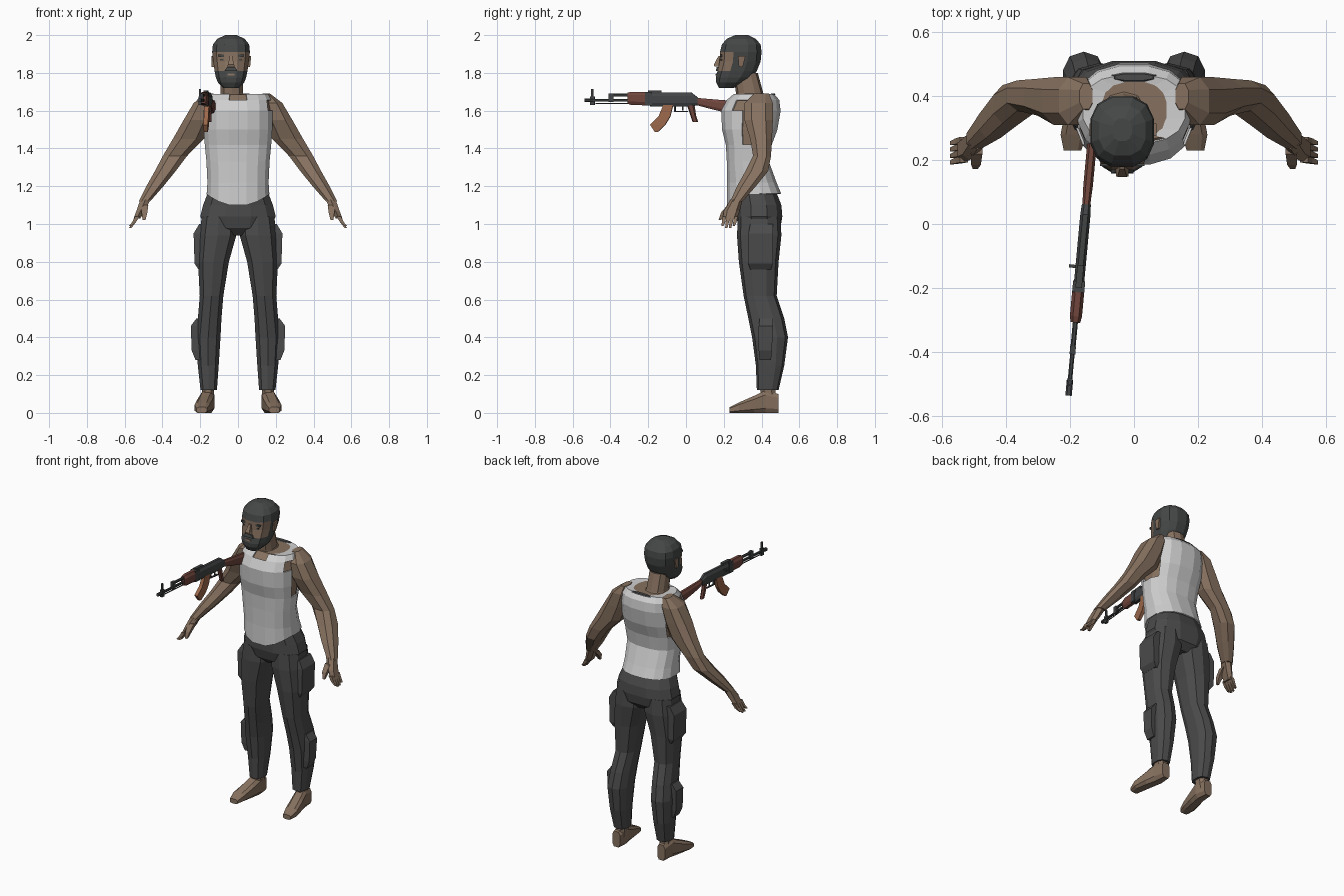
import bpy, bmesh, math
from mathutils import Vector

cube = bpy.data.objects.get("Cube")
if cube:
    bpy.data.objects.remove(cube)


def material(name, red, green, blue):
    mat = bpy.data.materials.new(name)
    mat.use_nodes = True
    mat.diffuse_color = (red, green, blue, 1)
    mat.node_tree.nodes["Principled BSDF"].inputs["Base Color"].default_value = (red, green, blue, 1)
    return mat


skin = material("skin", .24, .165, .115)
hair = material("dark hair", .06, .063, .063)
cloth = material("white shirt cloth", .62, .62, .62)
trouser = material("charcoal trousers", .07, .07, .07)
metal = material("gun metal", .055, .058, .06)
wood = material("red brown wood", .16, .06, .045)
amber = material("orange brown magazine", .34, .14, .07)


def section(sides, power):
    """Unit outline whose sides touch -1 and 1."""
    points = []
    for i in range(sides):
        angle = (i + .5) * math.tau / sides
        points.append([math.copysign(abs(f(angle)) ** power, f(angle)) for f in (math.cos, math.sin)])
    reach = max(max(map(abs, p)) for p in points)
    return [(a / reach, b / reach) for a, b in points]


def loft(name, mats, rings, axis="z", sides=4, power=.8, mirror=False,
         capped=True, paint=None, drop=None, bend=None):
    """Join rings (position, a low, a high, b low, b high) along the y or z axis."""
    bm = bmesh.new()
    outline = section(sides, power)
    loops = []
    for t, a_low, a_high, b_low, b_high in rings:
        loop = []
        for a, b in outline:
            x = (a_low + a_high + a * (a_high - a_low)) / 2
            other = (b_low + b_high + b * (b_high - b_low)) / 2
            loop.append(bm.verts.new((x, other, t) if axis == "z" else (x, t, other)))
        loops.append(loop)
    for low, high in zip(loops, loops[1:]):
        for i in range(sides):
            j = (i + 1) % sides
            bm.faces.new((low[i], low[j], high[j], high[i]))
    if capped:
        bm.faces.new(loops[0])
        bm.faces.new(loops[-1])
    bmesh.ops.recalc_face_normals(bm, faces=bm.faces)
    if drop:
        unwanted = [f for f in bm.faces if drop(f.calc_center_median())]
        bmesh.ops.delete(bm, geom=unwanted, context="FACES")
    if paint:
        for face in bm.faces:
            face.material_index = paint(face.calc_center_median())
    if bend:
        for vert in bm.verts:
            bend(vert.co)
    mesh = bpy.data.meshes.new(name)
    bm.to_mesh(mesh)
    bm.free()
    for mat in mats:
        mesh.materials.append(mat)
    obj = bpy.data.objects.new(name, mesh)
    bpy.context.collection.objects.link(obj)
    if mirror:
        obj.modifiers.new("Mirror", "MIRROR")
    return obj


def centred(rings, middle=0, inset=0):
    """Turn (z, half width, front, back) into full rings."""
    return [(z, middle - w + inset, middle + w - inset, f + inset, b - inset) for z, w, f, b in rings]


# Trousers: hips, legs and pockets
loft("hips", [trouser], centred([(.94, .1, .32, .46), (.98, .17, .28, .5), (1.04, .2, .265, .51),
     (1.1, .185, .265, .505), (1.19, .15, .26, .47)]), sides=12)
loft("legs", [trouser], [
    (.12, .11, .2, .375, .49), (.25, .1, .215, .37, .52), (.4, .09, .225, .35, .54),
    (.5, .085, .215, .33, .52), (.62, .075, .205, .305, .48), (.8, .045, .215, .28, .49),
    (.94, .005, .21, .27, .505), (1.04, .01, .195, .275, .5)], sides=10, mirror=True)
loft("thigh_pockets", [trouser], [(.76, .17, .21, .34, .45), (.79, .17, .23, .33, .46),
     (.95, .17, .235, .33, .46), (1, .17, .205, .34, .46)], mirror=True)
loft("calf_pouches", [trouser], [(.28, .19, .225, .39, .45), (.33, .19, .245, .385, .455),
     (.46, .19, .25, .385, .46), (.5, .19, .22, .39, .46)], mirror=True)

# Bare feet
loft("feet", [skin], [(.23, .165, .22, 0, .03), (.28, .15, .23, 0, .055), (.36, .135, .215, 0, .09),
     (.42, .125, .2, 0, .12), (.49, .135, .19, 0, .1)], axis="y", sides=8, power=.6, mirror=True)
loft("ankles", [skin], [(.05, .13, .19, .4, .48), (.15, .125, .19, .39, .47)], sides=8, mirror=True)

# Torso under a sleeveless shirt with open armholes, hem and neckline
trunk = [(1.16, .162, .22, .5), (1.22, .158, .222, .475), (1.33, .163, .22, .435), (1.42, .172, .215, .45),
         (1.5, .178, .195, .48), (1.6, .178, .19, .497), (1.655, .172, .22, .49), (1.685, .158, .255, .465)]


def armhole_or_neck(c):
    armhole = abs(c.x) > .13 and 1.42 < c.z < 1.66 and abs(c.y - .355) < .075
    return armhole or (c.z > 1.64 and c.y < .27 and abs(c.x) < .06)


def curve_hem(co):
    if co.z < 1.17 and co.y < .35:
        co.z -= .065 * (1 - (co.x / .165) ** 2)


loft("torso", [skin], centred(trunk[1:], inset=.008), sides=16)
shirt = loft("shirt", [cloth], centred(trunk + [(1.68, .085, .27, .44)]), sides=16,
             capped=False, drop=armhole_or_neck, bend=curve_hem)
thick = shirt.modifiers.new("Thickness", "SOLIDIFY")
thick.thickness = .008
thick.offset = 0
loft("collar_gap", [trouser], [(1.683, -.07, .07, .445, .475), (1.69, -.06, .06, .45, .47)], sides=8)

# Arms and hands
loft("arms", [skin], [
    (1.69, .13, .17, .36, .44), (1.64, .12, .235, .31, .46), (1.55, .14, .288, .31, .46),
    (1.45, .18, .345, .34, .455), (1.36, .27, .398, .355, .45), (1.28, .33, .44, .315, .435),
    (1.2, .395, .485, .27, .37), (1.12, .465, .525, .235, .3)], sides=8, mirror=True)
loft("palms", [skin], [(1.13, .46, .52, .235, .3), (1.07, .49, .54, .2, .285),
     (1.03, .515, .555, .195, .27)], sides=6, mirror=True)
for i, finger in enumerate(("index", "middle", "ring", "little")):
    y = .203 + .02 * i
    tip = .978 if i in (1, 2) else .99
    loft(finger + "_fingers", [skin], [(1.04, .52, .545, y - .01, y + .01), (1.01, .54, .56, y - .013, y + .005),
         (tip, .565, .577, y - .016, y - .004)], mirror=True)
loft("thumbs", [skin], [(1.1, .475, .51, .22, .26), (1.06, .48, .51, .185, .215),
     (1.02, .49, .505, .172, .185)], mirror=True)

# Head turned slightly off centre, with hair and beard as painted faces
HEAD_X = -.037


def hair_or_skin(c):
    beard = c.z < 1.815 and c.y < .3
    crown = c.z > 1.91 or (c.y > .29 and c.z > 1.78)
    sideburn = c.y > .245 and c.z > 1.8
    return int(beard or crown or sideburn)


loft("neck", [skin], [(1.64, -.12, .07, .27, .45), (1.69, -.095, .03, .265, .41),
     (1.8, -.095, .025, .25, .38)], sides=10)
loft("head", [skin, hair], centred([
    (1.72, .04, .175, .25), (1.75, .07, .16, .32), (1.775, .08, .158, .35), (1.81, .087, .167, .375),
    (1.86, .094, .178, .395), (1.91, .1, .18, .4), (1.95, .096, .19, .395), (1.98, .073, .215, .37),
    (2, .03, .26, .33)], HEAD_X), sides=12, paint=hair_or_skin)
loft("nose", [skin], [(1.835, -.057, -.017, .15, .19), (1.845, -.052, -.022, .148, .19),
     (1.89, -.044, -.03, .172, .19)])
loft("moustache", [hair], centred([(1.81, .035, .158, .18), (1.83, .022, .162, .18)], HEAD_X))
loft("mouth", [skin], centred([(1.787, .018, .156, .165), (1.797, .018, .158, .165)], HEAD_X))
for side, word in ((-1, "right"), (1, "left")):
    x = HEAD_X + side * .042
    loft(word + "_eyebrow", [hair], [(1.885, x - .025, x + .025, .181, .19), (1.897, x - .028, x + .028, .181, .19)])
    loft(word + "_eye", [metal], [(1.866, x - .014, x + .014, .183, .192), (1.874, x - .014, x + .014, .183, .192)])
    x = HEAD_X + side * .095
    loft(word + "_ear", [skin], [(1.83, x - .008, x + .006, .28, .3), (1.89, x - .008, x + .012, .275, .315)])


# Rifle, built straight along y and then turned to the shoulder
def rifle_part(name, mat, rings, axis="y", sides=4):
    part = loft("rifle_" + name, [mat], rings, axis=axis, sides=sides)
    part.location = Vector((-.155, 0, 0))
    part.rotation_euler.z = -.093


def rod(name, start, end, height, radius):
    rifle_part(name, metal, [(y, -radius, radius, height - radius, height + radius) for y in (start, end)], sides=8)


def block(name, mat, start, end, half, low, high):
    rifle_part(name, mat, [(y, -half, half, low, high) for y in (start, end)])


rod("barrel", -.52, -.19, 1.655, .007)
rod("muzzle", -.54, -.49, 1.655, .01)
rod("gas_tube", -.41, -.3, 1.682, .008)
rod("cleaning_rod", -.48, -.3, 1.638, .003)
block("gas_block", metal, -.41, -.385, .009, 1.645, 1.692)
block("sight_base", metal, -.51, -.485, .008, 1.63, 1.675)
block("sight_post", metal, -.505, -.493, .005, 1.67, 1.715)
block("rear_sight", metal, -.2, -.13, .01, 1.69, 1.708)
block("handguard_clamp", metal, -.215, -.18, .019, 1.628, 1.7)
rifle_part("handguard", wood, [(-.31, -.015, .015, 1.637, 1.695), (-.29, -.019, .019, 1.63, 1.7),
           (-.205, -.019, .019, 1.628, 1.7)], sides=8)
rifle_part("receiver", metal, [(-.19, -.016, .016, 1.622, 1.695), (.03, -.016, .016, 1.622, 1.695),
           (.062, -.014, .014, 1.63, 1.67)], sides=8)
rifle_part("stock", wood, [(.055, -.012, .012, 1.63, 1.668), (.12, -.015, .015, 1.612, 1.662),
           (.27, -.015, .015, 1.575, 1.65)], sides=8)
rifle_part("grip", wood, [(1.54, -.011, .011, .035, .065), (1.57, -.012, .012, .025, .055),
           (1.63, -.012, .012, .005, .045)], axis="z", sides=6)
rifle_part("magazine", amber, [(1.487, -.01, .01, -.165, -.15), (1.525, -.012, .012, -.19, -.11),
           (1.57, -.012, .012, -.145, -.083), (1.63, -.012, .012, -.12, -.068)], axis="z")
block("trigger_guard", metal, -.06, .01, .006, 1.592, 1.597)
block("guard_front", metal, -.062, -.055, .006, 1.592, 1.625)
block("trigger", metal, -.02, -.014, .003, 1.6, 1.625)
rifle_part("charging_handle", metal, [(-.14, -.036, 0, 1.663, 1.673), (-.13, -.036, 0, 1.663, 1.673)])
